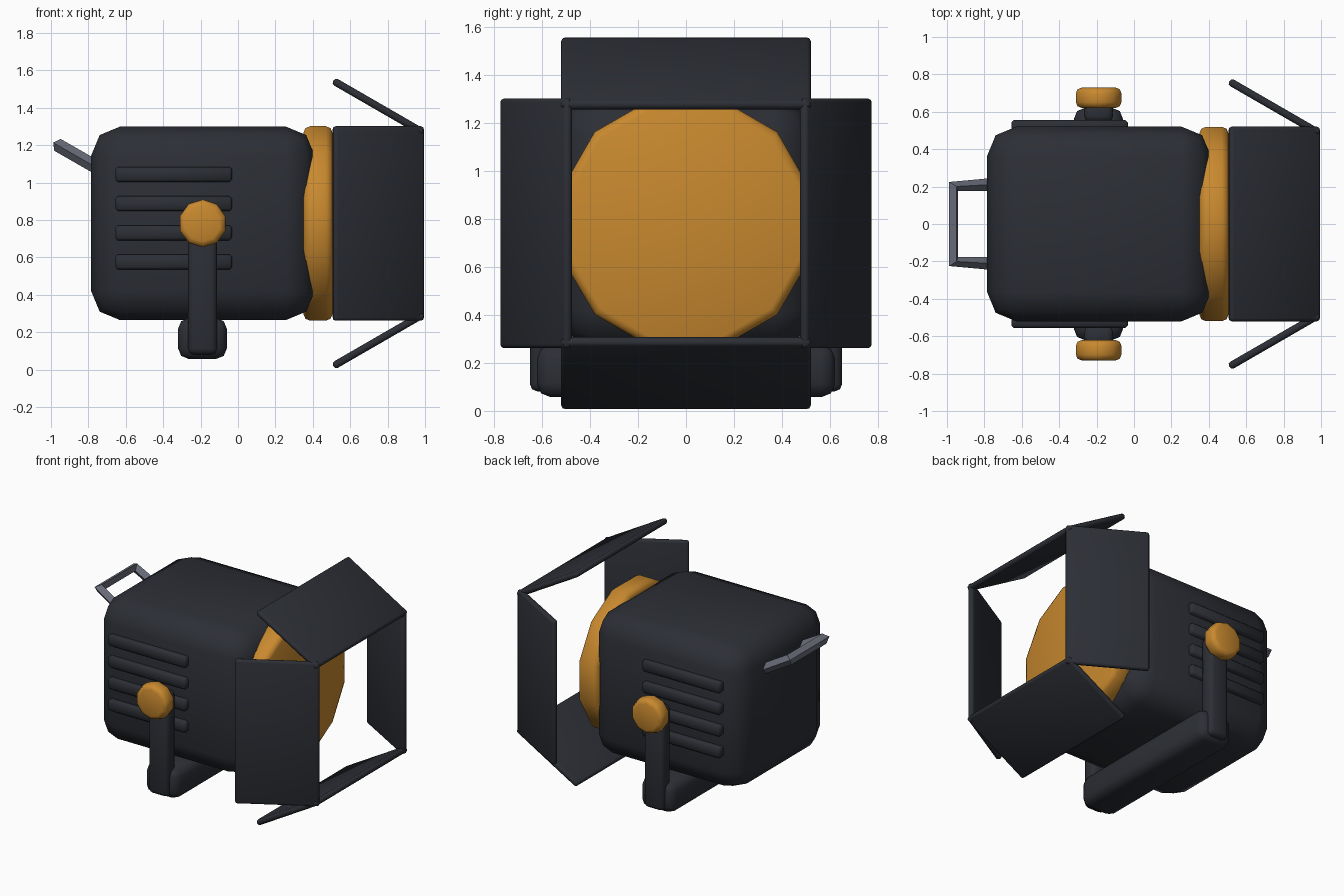
import bpy, math
from mathutils import Matrix

if "Cube" in bpy.data.objects:
    bpy.data.objects.remove(bpy.data.objects["Cube"])


def material(name, rgb):
    m = bpy.data.materials.new(name)
    m.diffuse_color = (*rgb, 1)
    m.use_nodes = True
    m.node_tree.nodes["Principled BSDF"].inputs["Base Color"].default_value = m.diffuse_color
    return m


DARK = material("dark_paint", (0.025, 0.028, 0.036))
AMBER = material("amber", (0.58, 0.25, 0.028))
STEEL = material("grey_steel", (0.14, 0.15, 0.19))
CZ = 0.782  # height of the lamp axis


def finish(name, mat, bevel=0.0, segments=2, angle=40):
    ob = bpy.context.object
    ob.name = name
    ob.data.materials.append(mat)
    if bevel:
        mod = ob.modifiers.new("bevel", 'BEVEL')
        mod.width, mod.segments = bevel, segments
        mod.limit_method = 'ANGLE'
        mod.angle_limit = math.radians(40)
        bpy.ops.object.modifier_apply(modifier=mod.name)
    bpy.ops.object.shade_smooth_by_angle(angle=math.radians(angle))
    return ob


def box(name, lo, hi, mat=DARK, bevel=0.0, segments=2, angle=50):
    bpy.ops.mesh.primitive_cube_add(size=1)
    ob = bpy.context.object
    size = [b - a for a, b in zip(lo, hi)]
    centre = [(a + b) / 2 for a, b in zip(lo, hi)]
    ob.data.transform(Matrix.Translation(centre) @ Matrix.Diagonal((*size, 1)))
    return finish(name, mat, bevel, segments, angle)


def disc(name, sides, radius, depth, matrix, mat, bevel, segments):
    bpy.ops.mesh.primitive_cylinder_add(vertices=sides, radius=radius, depth=depth)
    bpy.context.object.data.transform(matrix)
    return finish(name, mat, bevel, segments, 50)


# lamp housing
box("housing", (-0.785, -0.52, 0.265), (0.41, 0.52, 1.30), bevel=0.155)

# lens disc, twelve sides with flats at top and sides
disc("lens", 12, 0.538, 0.155,
     Matrix.Translation((0.4275, 0, CZ)) @ Matrix.Rotation(math.pi / 2, 4, 'Y')
     @ Matrix.Rotation(math.radians(15), 4, 'Z'), AMBER, 0.035, 2)

# four barn doors around the lens axis, hinged forward and folded back
for i, side in enumerate(("top", "front", "bottom", "back")):
    door = box(side + "_barn_door", (-0.277, -0.52, -0.02), (0.277, 0.52, 0.02),
               bevel=0.016)
    door.data.transform(
        Matrix.Translation((0.75, 0, CZ)) @ Matrix.Rotation(i * math.pi / 2, 4, 'X')
        @ Matrix.Translation((0, 0, 0.624)) @ Matrix.Rotation(math.radians(30), 4, 'Y'))

# yoke crossbar under the housing
box("yoke_crossbar", (-0.32, -0.62, 0.058), (-0.06, 0.62, 0.275), bevel=0.055)

for s, side in ((-1, "front"), (1, "back")):
    # cooling fins
    for k in range(4):
        z = 1.044 - k * 0.156
        y = sorted((s * 0.49, s * 0.555))
        box(f"{side}_fin_{k + 1}", (-0.655, y[0], z - 0.04), (-0.033, y[1], z + 0.04),
            bevel=0.012, segments=1)
    # yoke arm
    y = sorted((s * 0.545, s * 0.65))
    box(side + "_yoke_arm", (-0.266, y[0], 0.082), (-0.112, y[1], 0.83), bevel=0.03)
    # clamp knob
    disc(side + "_knob", 10, 0.128, 0.108,
         Matrix.Translation((-0.189, s * 0.675, CZ)) @ Matrix.Rotation(math.pi / 2, 4, 'X')
         @ Matrix.Rotation(math.pi / 10 * 0, 4, 'Z'), AMBER, 0.03, 2)

# rear carrying handle, square bar bent into a U
curve = bpy.data.curves.new("handle", 'CURVE')
curve.dimensions = '3D'
curve.bevel_depth, curve.bevel_resolution = 0.036, 0
curve.use_fill_caps = True
path = [(-0.70, -0.215, 1.05), (-0.965, -0.2, 1.202), (-0.965, 0.2, 1.202), (-0.70, 0.215, 1.05)]
spline = curve.splines.new('POLY')
spline.points.add(len(path) - 1)
for p, co in zip(spline.points, path):
    p.co = (*co, 1)
handle = bpy.data.objects.new("handle", curve)
bpy.context.collection.objects.link(handle)
bpy.ops.object.select_all(action='DESELECT')
handle.select_set(True)
bpy.context.view_layer.objects.active = handle
bpy.ops.object.convert(target='MESH')
finish("handle", STEEL, angle=30)
